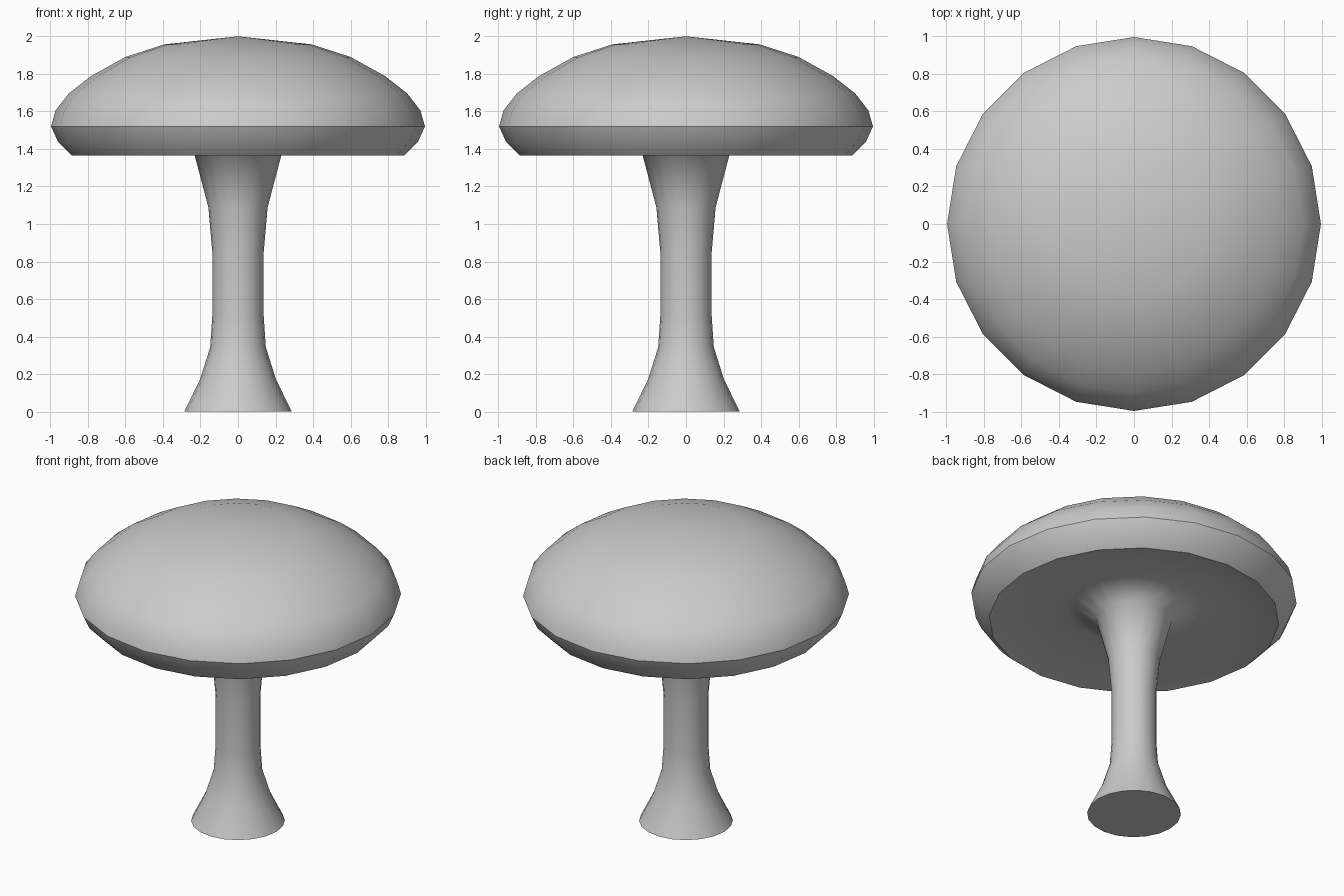
import bpy, bmesh
from math import cos, sin, tau

if "Cube" in bpy.data.objects:
    bpy.data.objects.remove(bpy.data.objects["Cube"])

SIDES = 20
# (radius, height, sharp ring) from foot to the edge of the crown
PROFILE = [
    (0.287, 0.0, True), (0.203, 0.17, False), (0.148, 0.345, False),
    (0.137, 0.51, False), (0.137, 0.85, False), (0.158, 1.09, False),
    # stem flares into the hollow underside of the cap
    (0.232, 1.37, False), (0.41, 1.45, False),
    # rim and dome of the cap
    (0.887, 1.365, True), (0.96, 1.44, False), (0.996, 1.52, True),
    (0.972, 1.605, False), (0.902, 1.695, False), (0.785, 1.787, False),
    (0.60, 1.89, False), (0.392, 1.957, False),
]

bm = bmesh.new()
rings = [[bm.verts.new((r * cos(tau * i / SIDES), r * sin(tau * i / SIDES), z))
          for i in range(SIDES)] for r, z, _ in PROFILE]

# Side walls
for a, b in zip(rings, rings[1:]):
    for i in range(SIDES):
        j = (i + 1) % SIDES
        bm.faces.new((a[i], a[j], b[j], b[i]))

# Flat foot and pointed crown
bm.faces.new(rings[0][::-1])
tip = bm.verts.new((0, 0, 2.0))
for i in range(SIDES):
    bm.faces.new((rings[-1][i], rings[-1][(i + 1) % SIDES], tip))

# Smooth everywhere except the creased rings
for f in bm.faces:
    f.smooth = True
for ring, (_, _, sharp) in zip(rings, PROFILE):
    if sharp:
        for i in range(SIDES):
            bm.edges.get((ring[i], ring[(i + 1) % SIDES])).smooth = False

bmesh.ops.recalc_face_normals(bm, faces=bm.faces[:])
mesh = bpy.data.meshes.new("mushroom")
bm.to_mesh(mesh)
bm.free()
mushroom = bpy.data.objects.new("mushroom", mesh)
bpy.context.collection.objects.link(mushroom)

# Mid grey surface
grey = bpy.data.materials.new("grey")
grey.diffuse_color = (0.55, 0.55, 0.55, 1)
grey.use_nodes = True
grey.node_tree.nodes["Principled BSDF"].inputs["Base Color"].default_value = grey.diffuse_color
mesh.materials.append(grey)
